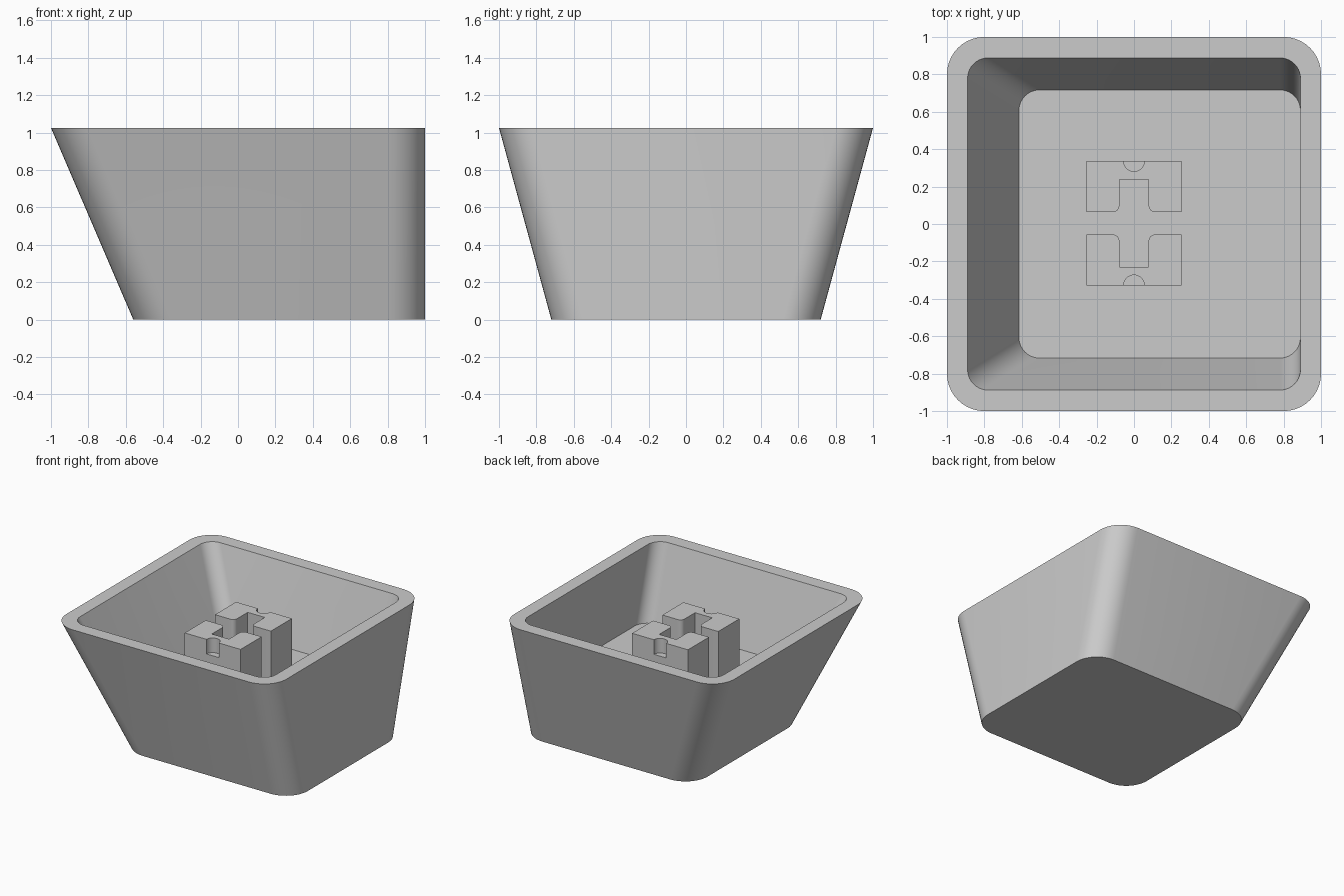
import bpy, bmesh
from math import sin, cos, pi, radians

cube = bpy.data.objects.get("Cube")
if cube:
    bpy.data.objects.remove(cube, do_unlink=True)

HEIGHT, FLOOR = 1.025, 0.42

grey = bpy.data.materials.new("light grey plastic")
grey.use_nodes = True
grey.diffuse_color = (0.6, 0.6, 0.6, 1)
grey.node_tree.nodes["Principled BSDF"].inputs["Base Color"].default_value = grey.diffuse_color


def arc(cx, cy, r, start, end, steps=10):
    angles = [radians(start + (end - start) * i / steps) for i in range(steps + 1)]
    return [(cx + r * cos(a), cy + r * sin(a)) for a in angles]


def rounded_rect(x0, x1, y, r):
    """Counter-clockwise outline, symmetric in y."""
    return (arc(x1 - r, y - r, r, 0, 90) + arc(x0 + r, y - r, r, 90, 180)
            + arc(x0 + r, r - y, r, 180, 270) + arc(x1 - r, r - y, r, 270, 360))


def loft(name, sections):
    """Join (outline, z) sections in order and cap both ends."""
    bm = bmesh.new()
    rings = [[bm.verts.new((x, y, z)) for x, y in pts] for pts, z in sections]
    for low, high in zip(rings, rings[1:]):
        n = len(low)
        for i in range(n):
            j = (i + 1) % n
            bm.faces.new((low[i], low[j], high[j], high[i]))
    bm.faces.new(rings[0][::-1])
    bm.faces.new(rings[-1])
    bmesh.ops.recalc_face_normals(bm, faces=bm.faces)
    mesh = bpy.data.meshes.new(name)
    bm.to_mesh(mesh)
    bm.free()
    mesh.materials.append(grey)
    obj = bpy.data.objects.new(name, mesh)
    bpy.context.collection.objects.link(obj)
    return obj


def activate(obj):
    bpy.ops.object.select_all(action='DESELECT')
    obj.select_set(True)
    bpy.context.view_layer.objects.active = obj


# Tapered hollow shell: up the outside, over the rim, down to the inner floor
shell = loft("cap_shell", [
    (rounded_rect(-0.56, 1.0, 0.72, 0.2), 0),
    (rounded_rect(-1.0, 1.0, 1.0, 0.2), HEIGHT),
    (rounded_rect(-0.89, 0.89, 0.888, 0.11), HEIGHT),
    (rounded_rect(-0.615, 0.89, 0.717, 0.11), FLOOR),
])

# Two mirrored stem blocks, each with a rounded-mouth slot and an outer notch
STEM_TOP, NOTCH_BOTTOM, MID_Y = 0.89, 0.77, 0.004
half_x, inner, outer, slot_x, slot_y, r = 0.254, 0.06, 0.333, 0.078, 0.233, 0.035
right_side = ([(slot_x, slot_y)]
              + arc(slot_x + r, inner + r, r, 180, 270, 6)
              + [(half_x, inner), (half_x, outer)])
outline = right_side + [(-x, y) for x, y in reversed(right_side)]


def place(pts, side):
    return [(x, MID_Y + side * y) for x, y in pts]


parts = [shell]
for name, side in (("back_stem_block", 1), ("front_stem_block", -1)):
    base = place(outline, side)
    block = loft(name, [(base, FLOOR - 0.02), (base, STEM_TOP)])
    circle = place(arc(0, outer, 0.056, 0, 360, 32)[:-1], side)
    cutter = loft("notch_cutter", [(circle, NOTCH_BOTTOM), (circle, STEM_TOP + 0.1)])
    cutter.hide_render = True
    cut = block.modifiers.new("notch", 'BOOLEAN')
    cut.operation = 'DIFFERENCE'
    cut.solver = 'EXACT'
    cut.object = cutter
    activate(block)
    bpy.ops.object.modifier_apply(modifier=cut.name)
    bpy.data.objects.remove(cutter, do_unlink=True)
    parts.append(block)

# Smooth the rounded corners, keep the hard edges
for obj in parts:
    activate(obj)
    bpy.ops.object.shade_smooth_by_angle(angle=radians(30))
